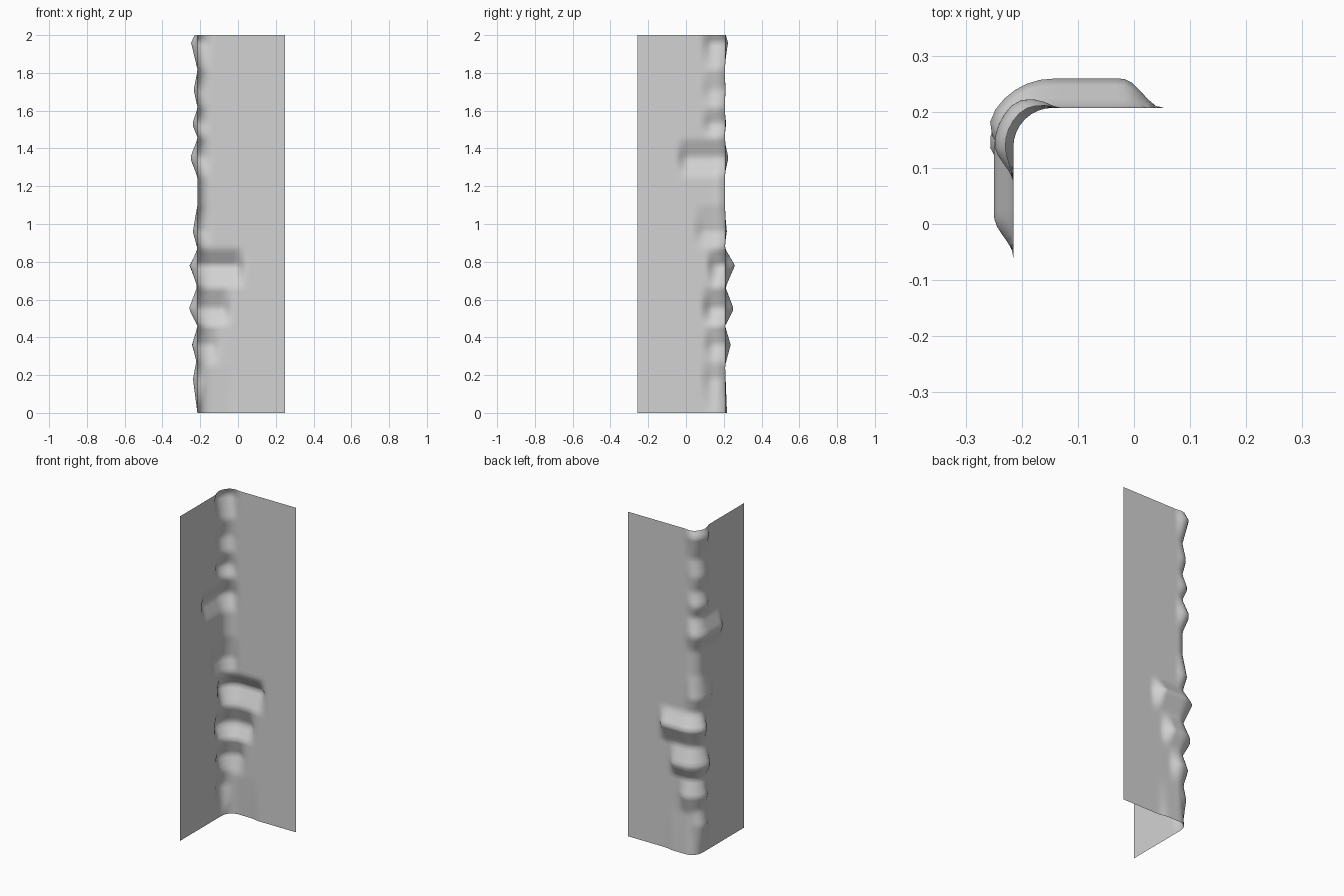
import bpy, bmesh, math
from mathutils import Vector

if "Cube" in bpy.data.objects:
    bpy.data.objects.remove(bpy.data.objects["Cube"])

# One plain stone grey
grey = bpy.data.materials.new("stone_grey")
grey.use_nodes = True
colour = (0.65, 0.65, 0.65, 1)
grey.diffuse_color = colour
grey.node_tree.nodes["Principled BSDF"].inputs["Base Color"].default_value = colour

HEIGHT, RADIUS = 2.0, 0.07
CENTRE = Vector((-0.145, 0.137))
HALF_ARC = RADIUS * math.pi / 4
REACH = 0.45

# Chipped swellings: start and end along the wall, low, peak and high level, depth
SWELLINGS = [
    (-.12, .07, 1.82, 1.96, 2.03, .034),
    (-.12, .06, 1.62, 1.71, 1.81, .02),
    (-.12, .06, 1.46, 1.53, 1.61, .028),
    (-.25, .07, 1.25, 1.35, 1.45, .038),
    (-.16, .07, .87, .96, 1.1, .024),
    (-.09, .25, .66, .78, .87, .052),
    (-.12, .18, .46, .55, .67, .046),
    (-.11, .12, .25, .36, .46, .03),
    (-.12, .04, 0, .18, .3, .024),
    (-.05, .2, -.1, 0, .25, .01),
]


def smooth(t):
    t = min(max(t, 0), 1)
    return t * t * (3 - 2 * t)


def wall_point(s):
    """Point and outward normal on the rounded corner path."""
    if abs(s) <= HALF_ARC:
        angle = math.pi * 3 / 4 - s / RADIUS
        normal = Vector((math.cos(angle), math.sin(angle)))
        return CENTRE + normal * RADIUS, normal
    run = abs(s) - HALF_ARC
    if s < 0:
        return CENTRE + Vector((-RADIUS, -run)), Vector((-1, 0))
    return CENTRE + Vector((run, RADIUS)), Vector((0, 1))


def depth(s, z):
    """Outward push of the sheet at one spot."""
    best = 0
    for start, end, low, peak, high, size in SWELLINGS:
        along = smooth((s - start) / 0.07) * smooth((end - s) / 0.07)
        rise = (z - low) / (peak - low) if z < peak else (high - z) / (high - peak)
        best = max(best, size * along * min(max(rise, 0), 1))
    return best


# Bent sheet with a chipped corner
columns, rows = 64, 100
bm = bmesh.new()
grid = []
for j in range(rows + 1):
    z = HEIGHT * j / rows
    line = []
    for i in range(columns + 1):
        s = REACH * (2 * i / columns - 1)
        point, normal = wall_point(s)
        point = point + normal * depth(s, z)
        line.append(bm.verts.new((point.x, point.y, z)))
    grid.append(line)
for j in range(rows):
    for i in range(columns):
        bm.faces.new((grid[j][i], grid[j + 1][i], grid[j + 1][i + 1], grid[j][i + 1]))
for face in bm.faces:
    face.smooth = True

mesh = bpy.data.meshes.new("corner_wall")
bm.to_mesh(mesh)
bm.free()
mesh.materials.append(grey)
wall = bpy.data.objects.new("corner_wall", mesh)
bpy.context.collection.objects.link(wall)
